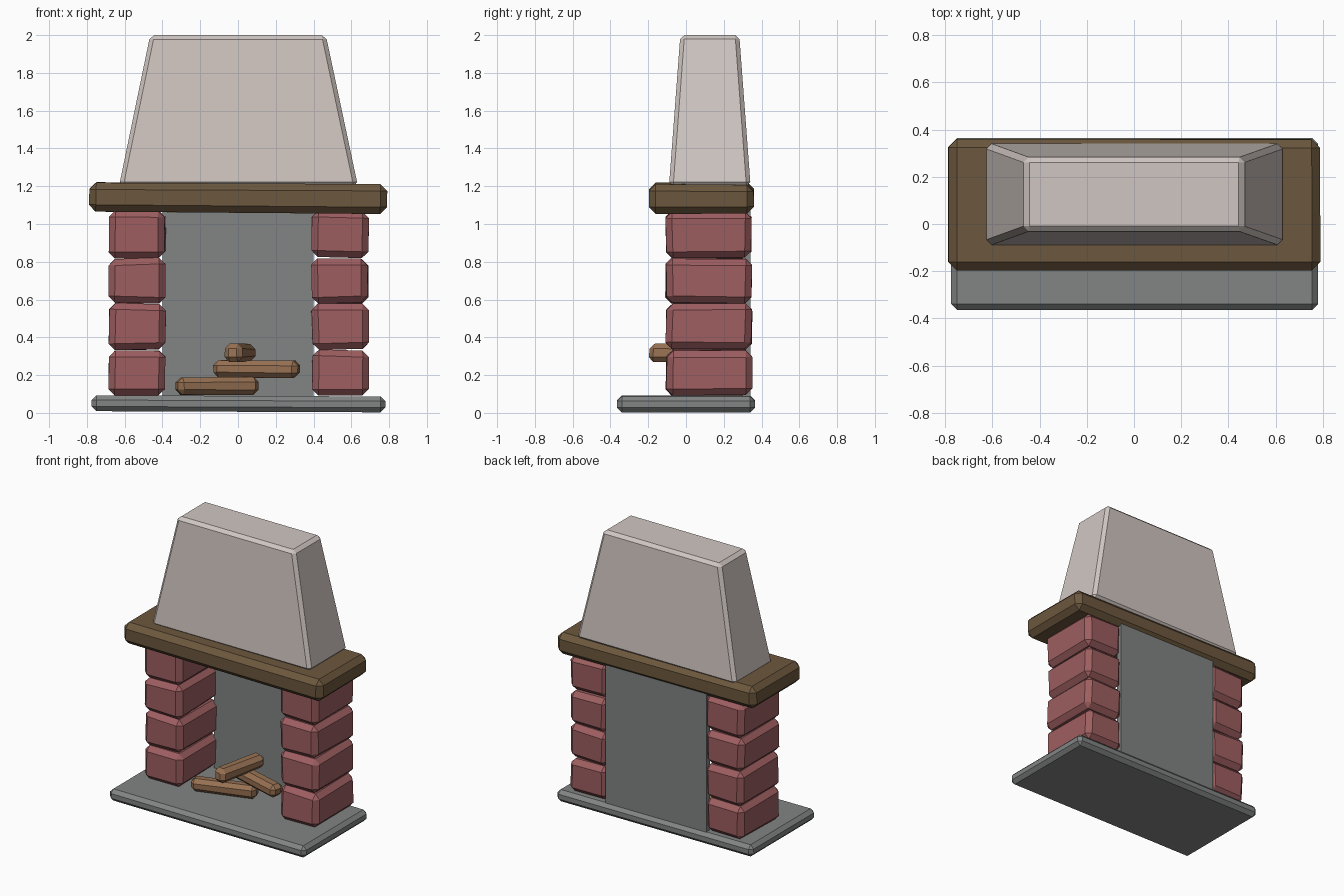
import bpy, bmesh, math, random
from mathutils import Matrix, Vector

random.seed(4)
cube = bpy.data.objects.get("Cube")
if cube:
    bpy.data.objects.remove(cube, do_unlink=True)


def material(name, rgb):
    m = bpy.data.materials.new(name)
    m.use_nodes = True
    m.diffuse_color = (*rgb, 1)
    m.node_tree.nodes["Principled BSDF"].inputs["Base Color"].default_value = (*rgb, 1)
    return m


plaster = material("pale plaster", (0.63, 0.565, 0.535))
stone = material("grey stone", (0.222, 0.233, 0.228))
brick = material("red brick", (0.34, 0.112, 0.117))
oak = material("dark oak", (0.15, 0.096, 0.047))
firewood = material("firewood", (0.31, 0.165, 0.085))


def block(name, mat, lo, hi, bevel=0.0, top=None, tilt=0.0, wobble=0.0):
    """Chamfered box from lo to hi; top = (x0, x1, y0, y1) tapers the upper face."""
    centre = (Vector(lo) + Vector(hi)) / 2
    bm = bmesh.new()
    bmesh.ops.create_cube(bm, size=1)
    for v in bm.verts:
        upper = v.co.z > 0
        x0, x1, y0, y1 = top if (top and upper) else (lo[0], hi[0], lo[1], hi[1])
        p = Vector((x1 if v.co.x > 0 else x0, y1 if v.co.y > 0 else y0,
                    hi[2] if upper else lo[2]))
        v.co = p - centre + Vector([random.uniform(-wobble, wobble) for _ in range(3)])
    if bevel:
        bmesh.ops.bevel(bm, geom=bm.edges[:], offset=bevel, offset_type='OFFSET',
                        segments=1, affect='EDGES', profile=0.5)
    bmesh.ops.rotate(bm, verts=bm.verts, matrix=Matrix.Rotation(tilt, 3, 'Y'))
    bmesh.ops.recalc_face_normals(bm, faces=bm.faces)
    mesh = bpy.data.meshes.new(name)
    bm.to_mesh(mesh)
    bm.free()
    mesh.materials.append(mat)
    ob = bpy.data.objects.new(name, mesh)
    ob.location = centre
    bpy.context.collection.objects.link(ob)
    return ob


# Hearth slab and back wall
block("hearth", stone, (-0.775, -0.365, 0.006), (0.78, 0.365, 0.09), 0.025, tilt=0.004)
block("back_wall", stone, (-0.4, 0.3, 0.07), (0.4, 0.342, 1.1))

# Brick pillars
levels = (0.092, 0.335, 0.58, 0.82, 1.07)
for side, x0, x1 in (("right", -0.682, -0.385), ("left", 0.392, 0.69)):
    for i in range(4):
        block(f"{side}_pillar_brick_{i + 1}", brick, (x0, -0.106, levels[i] + 0.002),
              (x1, 0.346, levels[i + 1] - 0.002), 0.034, wobble=0.006)

# Mantel beam
block("mantel", oak, (-0.788, -0.197, 1.06), (0.788, 0.358, 1.215), 0.036,
      tilt=0.008, wobble=0.003)

# Tapered chimney hood
block("chimney_hood", plaster, (-0.63, -0.09, 1.2), (0.635, 0.342, 2.0), 0.022,
      top=(-0.465, 0.465, -0.03, 0.282))


# Stacked firewood
def log(name, start, end, z, thick=0.095):
    d = Vector(end) - Vector(start)
    half = d.length / 2
    ob = block(name, firewood, (-half, -0.05, -thick / 2), (half, 0.05, thick / 2),
               0.027, wobble=0.005)
    mid = (Vector(start) + Vector(end)) / 2
    ob.location = (mid.x, mid.y, z)
    ob.rotation_euler.z = math.atan2(d.y, d.x)


log("bottom_log", (-0.325, -0.06), (0.1, 0.075), 0.14)
log("middle_log", (-0.125, 0.125), (0.32, -0.005), 0.232)
log("top_log", (-0.03, -0.19), (0.05, 0.19), 0.318)
